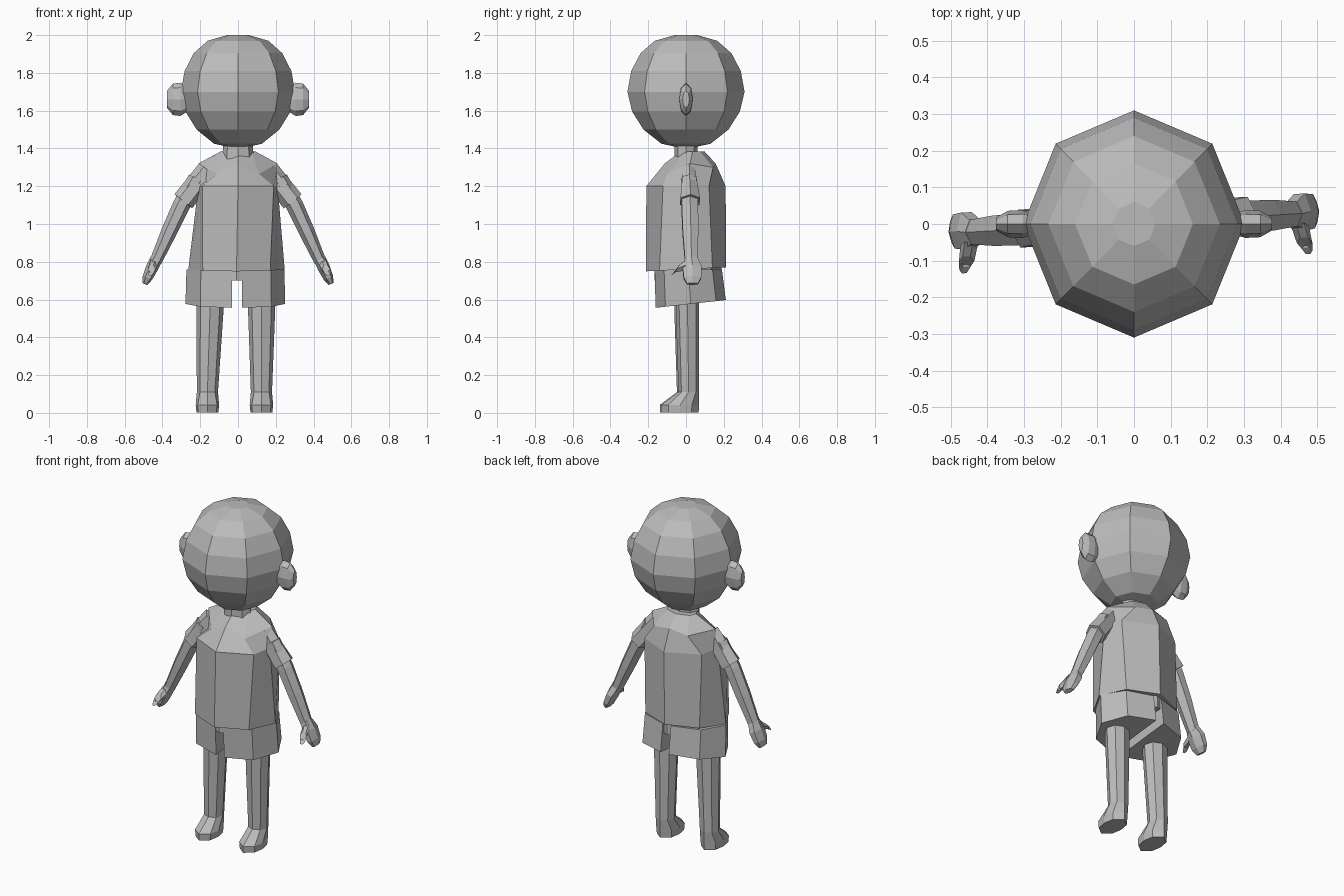
import bpy, bmesh, math
from mathutils import Vector, Matrix

if "Cube" in bpy.data.objects:
    bpy.data.objects.remove(bpy.data.objects["Cube"])

mat = bpy.data.materials.new("plain_grey")
mat.diffuse_color = (0.5, 0.5, 0.5, 1)
mat.use_nodes = True
mat.node_tree.nodes["Principled BSDF"].inputs["Base Color"].default_value = mat.diffuse_color


def unit(n):
    return [(math.cos(2 * math.pi * i / n), math.sin(2 * math.pi * i / n)) for i in range(n)]


def oct_with(a, b):
    """Eight-sided outline whose diagonal corners sit at (a, b)."""
    return [(1, 0), (a, b), (0, 1), (-a, b), (-1, 0), (-a, -b), (0, -1), (a, -b)]


OCT, HEX = unit(8), unit(6)
SOLE = oct_with(.82, .62)


def ring(c, u, v, shape):
    """Cross-section around c spanned by the half-axes u and v."""
    c, u, v = Vector(c), Vector(u), Vector(v)
    return [c + u * a + v * b for a, b in shape]


def flat(cx, cy, z, rx, ry, shape, tilt=0.0):
    """Horizontal cross-section; tilt raises it towards the back."""
    return ring((cx, cy, z), (rx, 0, 0), (0, ry, ry * tilt), shape)


def loft(name, rings, turn=0.0):
    n = len(rings[0])
    verts = [tuple(p) for r in rings for p in r]
    faces = [(k * n + i, k * n + (i + 1) % n, (k + 1) * n + (i + 1) % n, (k + 1) * n + i)
             for k in range(len(rings) - 1) for i in range(n)]
    last = (len(rings) - 1) * n
    faces += [tuple(reversed(range(n))), tuple(range(last, last + n))]
    me = bpy.data.meshes.new(name)
    me.from_pydata(verts, [], faces)
    me.materials.append(mat)
    me.transform(Matrix.Rotation(turn, 4, 'Z'))
    bm = bmesh.new()
    bm.from_mesh(me)
    bmesh.ops.recalc_face_normals(bm, faces=bm.faces)
    bm.to_mesh(me)
    bm.free()
    bpy.context.collection.objects.link(bpy.data.objects.new(name, me))


# Head: eight-sided ball, and neck
loft("head", [flat(0, 0, z, r * .975, r, OCT) for r, z in
              [(.06, 1.41), (.13, 1.425), (.225, 1.5), (.285, 1.595), (.31, 1.70),
               (.29, 1.81), (.24, 1.905), (.165, 1.97), (.06, 2.0)]])
loft("neck", [flat(0, 0, 1.34, .085, .062, OCT), flat(0, 0, 1.45, .075, .06, OCT)])

# Shirt body with pointed shoulders above the armholes
shoulder = flat(0, .022, 1.32, .21, .135, oct_with(.53, .9))
for i in (1, 3, 5, 7):
    shoulder[i].z = 1.30 if i < 4 else 1.265
loft("shirt", [flat(-.008, 0, .76, .255, .212, oct_with(.7, .66), .05),
               flat(0, 0, 1.2, .21, .21, oct_with(.9, .58)),
               shoulder,
               flat(0, .035, 1.385, .09, .062, SOLE)])

# Shorts: seat and two half-octagon legs either side of a narrow gap
loft("shorts_seat", [flat(-.008, .01, .70, .235, .178, oct_with(.72, .68)),
                     flat(-.006, .01, .80, .235, .178, oct_with(.72, .68))])
HALF = [(0, -1), (.68, -.72), (1, 0), (.68, .72), (0, 1)]
for side, x0, w in (("left", .02, .23), ("right", -.033, -.245)):
    loft("shorts_leg_" + side, [flat(x0, .025, .577, w, .186, HALF, .11),
                                flat(x0, .012, .76, w * .98, .178, HALF)])

# Legs with feet
for s, side, cx, foot in ((1, "left", .125, .124), (-1, "right", -.148, -.162)):
    y = s * .004
    loft("leg_" + side, [flat(foot, y - .035, .003, .058, .098, SOLE),
                         flat(foot, y - .035, .042, .062, .1, SOLE),
                         flat(foot, y + .01, .11, .056, .054, OCT),
                         flat(cx, y + .004, .55, .072, .062, OCT),
                         flat(cx, y + .004, .68, .074, .062, OCT)])

TURN = math.radians(3.2)


def limb(name, s, stations, shape):
    """Loft along an arm; each station is x, y, z, outward radius, y radius."""
    rings = []
    for i, (x, y, z, rv, ry) in enumerate(stations):
        a, b = stations[max(i - 1, 0)], stations[min(i + 1, len(stations) - 1)]
        d = Vector((b[0] - a[0], 0, b[2] - a[2])).normalized()
        rings.append(ring((s * x, y, z), (-d.z * rv * s, 0, d.x * rv), (0, ry, 0), shape))
    loft(name, rings, TURN)


for side, s in (("left", 1), ("right", -1)):
    # Sleeve, arm, mitten hand and thumb
    limb("sleeve_" + side, s, [(.16, .005, 1.285, .058, .035), (.29, .005, 1.12, .06, .06)], HEX)
    limb("arm_" + side, s, [(.22, .003, 1.24, .045, .044), (.30, .003, 1.10, .046, .05),
                            (.365, .003, .96, .042, .048), (.437, .003, .80, .032, .038)], HEX)
    limb("hand_" + side, s, [(.433, .003, .815, .032, .038), (.455, .007, .77, .033, .058),
                             (.48, .007, .715, .027, .054), (.494, .007, .683, .014, .034)], HEX)
    loft("thumb_" + side, [ring((s * .452, -.03, .782), (.024, 0, 0), (0, .008, .034), HEX),
                           ring((s * .462, -.077, .762), (.021, 0, 0), (0, .016, .022), HEX),
                           ring((s * .47, -.098, .733), (.013, 0, 0), (0, .012, .007), HEX)],
         TURN)
    # Ear
    loft("ear_" + side, [ring((s * x, 0, 1.66), (0, ry, 0), (0, 0, rz), OCT)
                         for x, ry, rz in [(.26, .025, .06), (.305, .038, .088),
                                           (.345, .036, .083), (.376, .018, .045)]])
